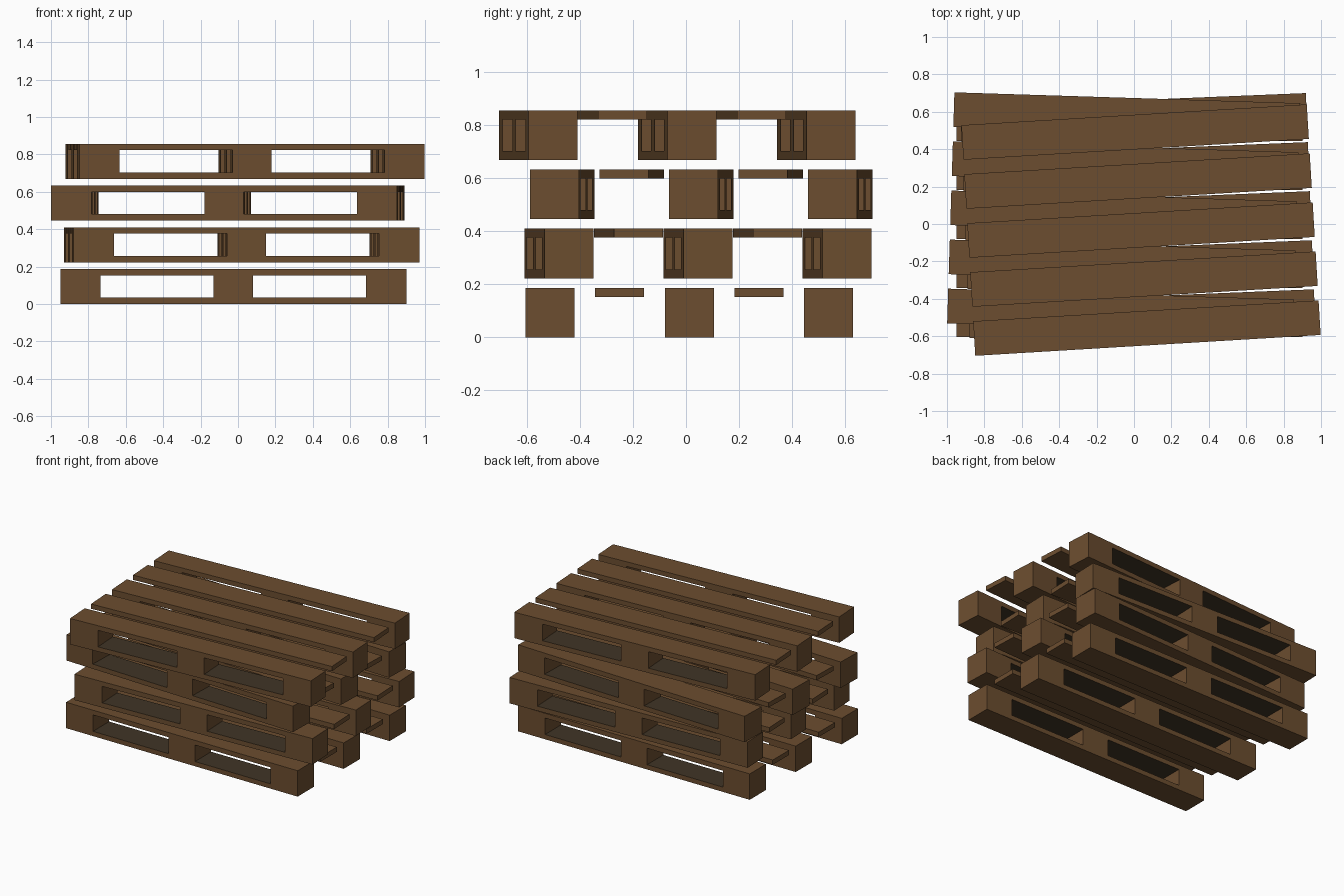
import bpy, bmesh
from math import radians
from mathutils import Matrix

cube = bpy.data.objects.get("Cube")
if cube:
    bpy.data.objects.remove(cube, do_unlink=True)


def make_material(name, rgb):
    m = bpy.data.materials.new(name)
    m.use_nodes = True
    m.diffuse_color = (*rgb, 1)
    m.node_tree.nodes["Principled BSDF"].inputs["Base Color"].default_value = (*rgb, 1)
    return m


WOOD = make_material("brown wood", (0.15, 0.075, 0.029))
DARK = make_material("dark inner wood", (0.052, 0.035, 0.019))

LENGTH, WIDTH, HEIGHT, BOARD = 1.85, 0.185, 0.187, 0.034
SPACING = 0.525      # between beam centres
PITCH = 0.2233       # between stacked pallets


def finish(bm, name):
    bmesh.ops.remove_doubles(bm, verts=bm.verts, dist=0.0001)
    bmesh.ops.recalc_face_normals(bm, faces=bm.faces)
    # floors and ceilings of the openings are darker
    for f in bm.faces:
        z = f.calc_center_median().z
        if name == "beam" and abs(f.normal.z) > 0.9 and 0.01 < z < HEIGHT - 0.01:
            f.material_index = 1
    mesh = bpy.data.meshes.new(name)
    bm.to_mesh(mesh)
    bm.free()
    mesh.materials.append(WOOD)
    mesh.materials.append(DARK)
    return mesh


# Beam: a grid of solid cells with two openings left through it
def beam_mesh():
    xs = [-LENGTH / 2, -0.71, -0.105, 0.105, 0.71, LENGTH / 2]
    zs = [0, BOARD, HEIGHT - BOARD, HEIGHT]
    solid = {(i, k) for i in range(5) for k in range(3)} - {(1, 1), (3, 1)}
    bm = bmesh.new()

    def quad(*points):
        bm.faces.new([bm.verts.new(p) for p in points])

    h = WIDTH / 2
    for i, k in solid:
        a, b, c, d = (xs[i], zs[k]), (xs[i + 1], zs[k]), (xs[i + 1], zs[k + 1]), (xs[i], zs[k + 1])
        for y in (-h, h):
            quad(*[(x, y, z) for x, z in (a, b, c, d)])
        sides = {(i, k - 1): (a, b), (i + 1, k): (b, c), (i, k + 1): (c, d), (i - 1, k): (d, a)}
        for neighbour, (p, q) in sides.items():
            if neighbour not in solid:
                quad((p[0], -h, p[1]), (q[0], -h, q[1]), (q[0], h, q[1]), (p[0], h, p[1]))
    return finish(bm, "beam")


# Slat: a plain board level with the top of the beams
def slat_mesh():
    bm = bmesh.new()
    bmesh.ops.create_cube(bm, size=1)
    bmesh.ops.scale(bm, vec=(LENGTH, WIDTH, BOARD), verts=bm.verts)
    bmesh.ops.translate(bm, vec=(0, 0, HEIGHT - BOARD / 2), verts=bm.verts)
    return finish(bm, "slat")


beam, slat = beam_mesh(), slat_mesh()

# Stack of pallets: centre x, centre y, turn in degrees
stack = [(-0.025, 0.0125, 0), (0.02, 0.045, 2.35), (-0.055, 0.0575, -1.8), (0.0375, -0.0325, 3.45)]
for level, (x, y, turn) in enumerate(stack):
    place = Matrix.Translation((x, y, level * PITCH)) @ Matrix.Rotation(radians(turn), 4, "Z")
    for row in range(-2, 3):
        mesh, part = (slat, "slat") if row % 2 else (beam, "beam")
        ob = bpy.data.objects.new(f"pallet_{level + 1}_{part}_{row + 3}", mesh)
        ob.matrix_world = place @ Matrix.Translation((0, row * SPACING / 2, 0))
        bpy.context.collection.objects.link(ob)
